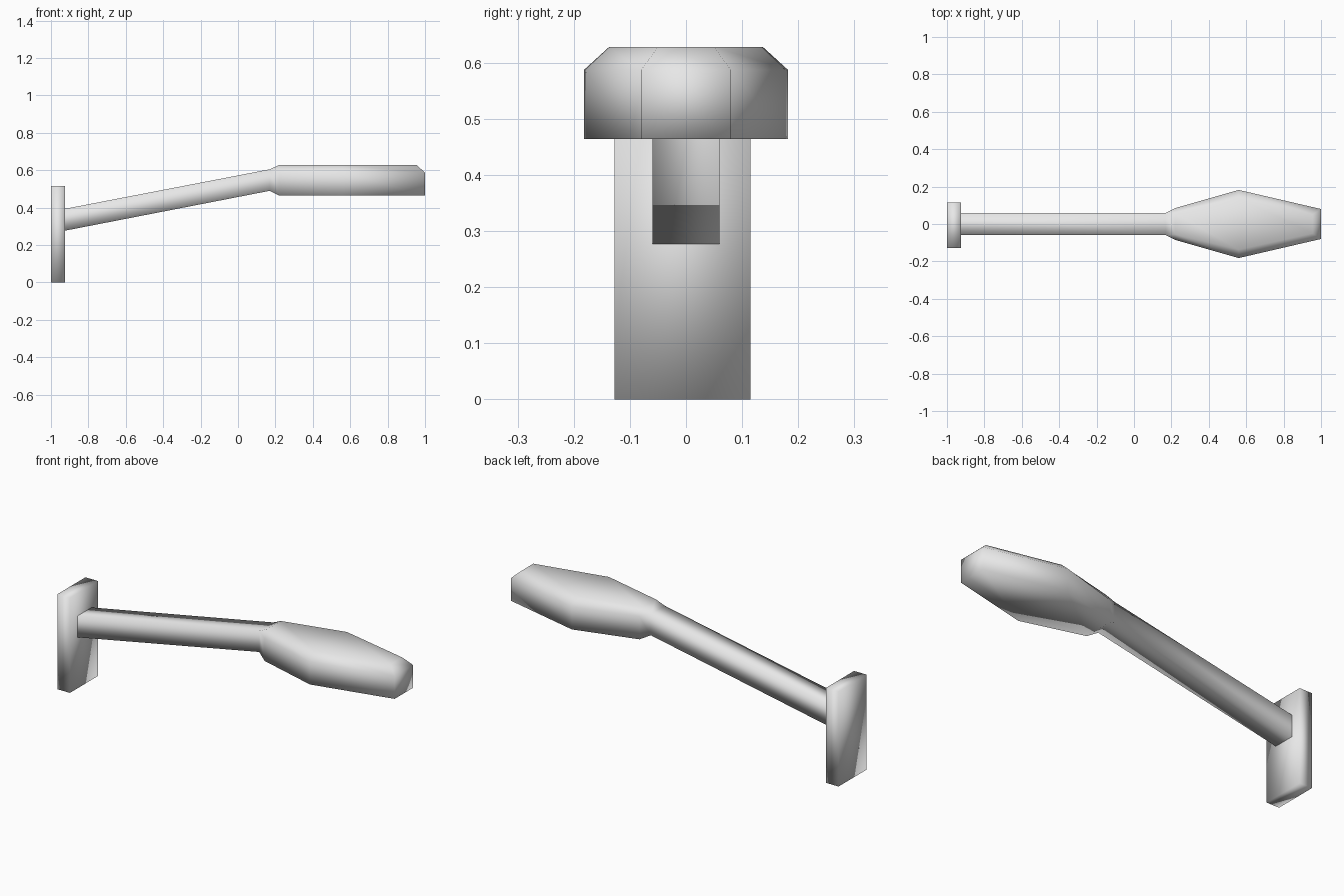
import bpy
import bmesh

if "Cube" in bpy.data.objects:
    bpy.data.objects.remove(bpy.data.objects["Cube"], do_unlink=True)

grey = bpy.data.materials.new("plain_grey")
grey.use_nodes = True
grey.diffuse_color = (0.8, 0.8, 0.8, 1)
grey.node_tree.nodes["Principled BSDF"].inputs["Base Color"].default_value = (0.8, 0.8, 0.8, 1)


def finish(bm, name):
    """Turn a bmesh into a smooth shaded grey object."""
    bmesh.ops.recalc_face_normals(bm, faces=bm.faces)
    for face in bm.faces:
        face.smooth = True
    mesh = bpy.data.meshes.new(name)
    bm.to_mesh(mesh)
    bm.free()
    mesh.materials.append(grey)
    obj = bpy.data.objects.new(name, mesh)
    bpy.context.collection.objects.link(obj)
    return obj


def ring(bm, x, half, bottom, shoulder, top_half, top, top_x):
    """Cross-section with a flat base, upright sides and chamfered top edges."""
    side = [(x, half, bottom), (x, half, shoulder), (top_x, top_half, top)]
    mirrored = [(px, -py, pz) for px, py, pz in reversed(side)]
    return [bm.verts.new(co) for co in side + mirrored]


# Mounting plate
bm = bmesh.new()
bmesh.ops.create_cube(bm, size=1)
bmesh.ops.scale(bm, vec=(0.076, 0.242, 0.517), verts=bm.verts)
bmesh.ops.translate(bm, vec=(-0.962, -0.006, 0.2585), verts=bm.verts)
finish(bm, "mounting_plate")

# Sloping square shaft flowing into the wide chamfered grip
sections = [
    (-0.924, 0.06, 0.277, 0.394, 0.06, 0.394, -0.924),
    (0.17, 0.06, 0.49, 0.605, 0.06, 0.605, 0.17),
    (0.22, 0.085, 0.464, 0.587, 0.055, 0.628, 0.22),
    (0.56, 0.182, 0.464, 0.587, 0.137, 0.628, 0.56),
    (1.0, 0.08, 0.464, 0.587, 0.05, 0.628, 0.955),
]
bm = bmesh.new()
rings = [ring(bm, *section) for section in sections]
for first, second in zip(rings, rings[1:]):
    for i in range(len(first)):
        j = (i + 1) % len(first)
        bm.faces.new((first[i], first[j], second[j], second[i]))

# Grip end: upright face and sloping top chamfer
end = rings[-1]
bm.faces.new((end[0], end[1], end[4], end[5]))
bm.faces.new((end[1], end[2], end[3], end[4]))
bmesh.ops.remove_doubles(bm, verts=bm.verts, dist=0.0005)
finish(bm, "shaft_and_grip")
